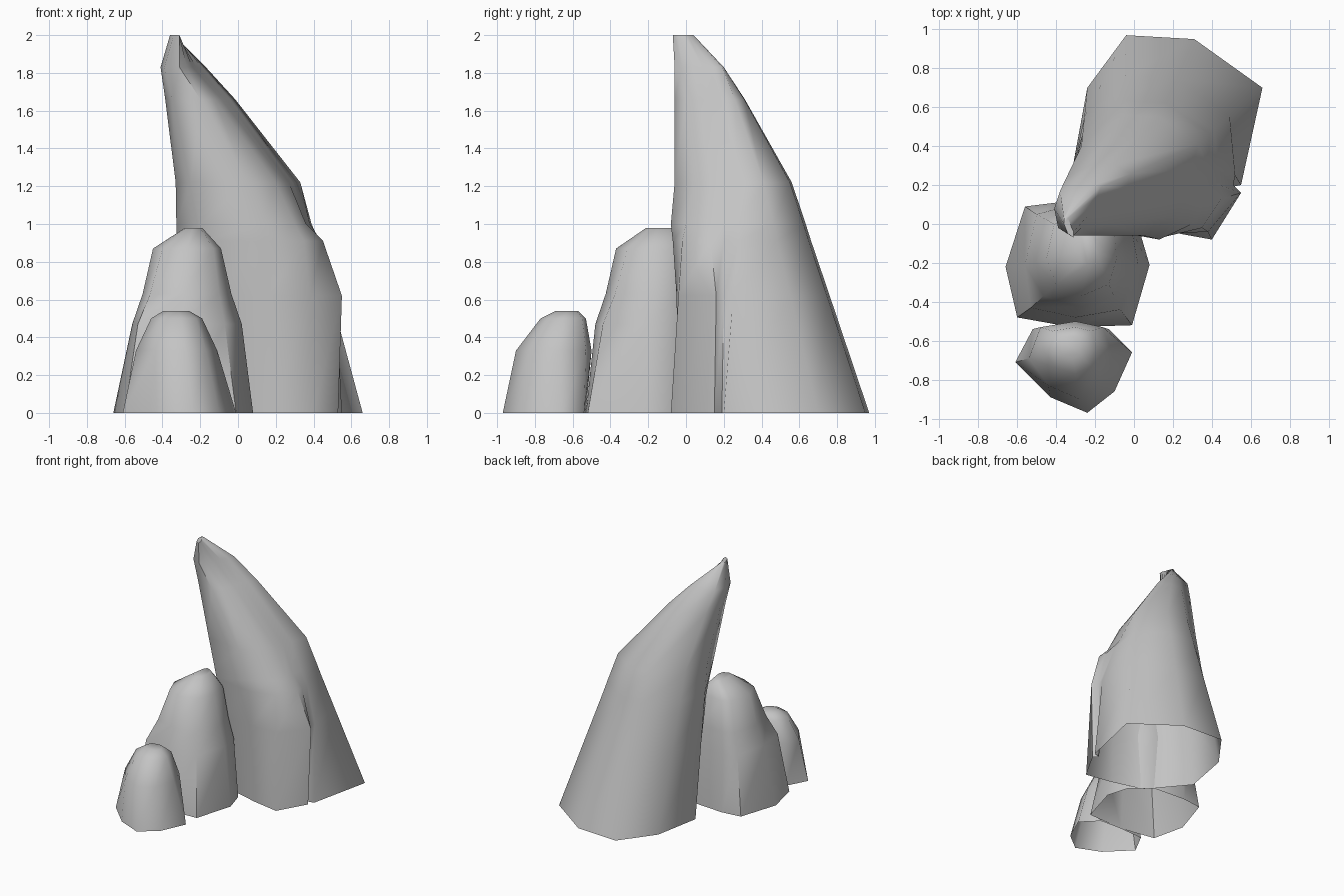
import bpy
import bmesh
import math

# Remove the default object
default_object = bpy.data.objects.get("Cube")
if default_object:
    bpy.data.objects.remove(default_object, do_unlink=True)

# Single stone colour
stone = bpy.data.materials.new("grey_stone")
stone.use_nodes = True
stone_colour = (0.55, 0.55, 0.55, 1)
stone.diffuse_color = stone_colour
stone.node_tree.nodes["Principled BSDF"].inputs["Base Color"].default_value = stone_colour


def shrink(outline, centre, factor):
    """Pull an outline towards a centre point."""
    cx, cy = centre
    return [(cx + (x - cx) * factor, cy + (y - cy) * factor) for x, y in outline]


def blend(first, second, amount):
    """Mix two outlines with the same number of points."""
    return [(ax + (bx - ax) * amount, ay + (by - ay) * amount)
            for (ax, ay), (bx, by) in zip(first, second)]


def loft_rock(name, levels, sharp_angle=60):
    """Skin a rock through stacked outlines, open below and capped on top."""
    bm = bmesh.new()
    rings = [[bm.verts.new((x, y, z)) for x, y in outline] for z, outline in levels]
    for lower, upper in zip(rings, rings[1:]):
        count = len(lower)
        for i in range(count):
            j = (i + 1) % count
            bm.faces.new((lower[i], lower[j], upper[j], upper[i]))
    bm.faces.new(rings[-1])
    mesh = bpy.data.meshes.new(name)
    bm.to_mesh(mesh)
    bm.free()
    mesh.materials.append(stone)
    rock = bpy.data.objects.new(name, mesh)
    bpy.context.collection.objects.link(rock)

    # Smooth stone surface with only the hardest breaks kept crisp
    bpy.ops.object.select_all(action="DESELECT")
    rock.select_set(True)
    bpy.context.view_layer.objects.active = rock
    bpy.ops.object.shade_smooth_by_angle(angle=math.radians(sharp_angle))
    return rock


# Back half of the spire, straight from foot to shoulder
back_foot = [(.66, .7), (.31, .95), (-.04, .97), (-.24, .7), (-.31, .32)]
back_shoulder = [(.33, .41), (.13, .55), (-.05, .56), (-.27, .4), (-.33, .2)]

# Front half of the spire, with a buttress and a notch on its left
front_foot = [(-.07, .03), (.18, -.04), (.4, -.08), (.53, .15), (.5, .19), (.55, .2)]
front_waist = [(-.13, -.01), (.16, -.05), (.38, -.04), (.55, .16), (.51, .2), (.52, .25)]
front_ledge = [(-.18, -.02), (.14, -.07), (.35, -.02), (.45, .13), (.44, .2), (.43, .28)]
front_cap = [(-.2, -.02), (.13, -.08), (.3, 0), (.36, .12), (.36, .2), (.38, .28)]
front_shoulder = [(-.25, -.02), (.05, -.06), (.2, .04), (.25, .13), (.27, .2), (.29, .28)]

# Tall leaning spire: foot, waist, ledge, cap, shoulder, neck and tip
spire_shoulder = front_shoulder + back_shoulder
spire_neck = [(-.39, -.02), (-.31, -.06), (-.27, -.02), (-.24, .04), (-.22, .09), (-.19, .14),
              (-.17, .19), (-.21, .2), (-.27, .2), (-.38, .17), (-.41, .08)]
spire_tip = [(-.34, -.05), (-.31, -.07), (-.31, -.06), (-.31, -.04), (-.32, -.02), (-.33, .01),
             (-.34, .03), (-.34, .04), (-.35, .04), (-.36, .03), (-.36, 0)]
loft_rock("tall_spire", [
    (0, front_foot + back_foot),
    (.62, front_waist + blend(back_foot, back_shoulder, .51)),
    (.91, front_ledge + blend(back_foot, back_shoulder, .75)),
    (1, front_cap + blend(back_foot, back_shoulder, .82)),
    (1.22, spire_shoulder),
    (1.66, blend(spire_shoulder, spire_neck, .69)),
    (1.83, spire_neck),
    (2, spire_tip)])

# Middle rock with a slightly pinched waist and a narrow crown
middle_foot = [(-.6, -.48), (-.32, -.53), (-.01, -.52), (.08, -.21),
               (.03, -.04), (-.12, .09), (-.4, .11), (-.56, .09), (-.66, -.22)]
middle_waist = [(-.53, -.43), (-.3, -.48), (-.07, -.44), (.02, -.2),
                (-.01, -.04), (-.14, .07), (-.39, .08), (-.5, .05), (-.56, -.21)]
middle_crown = [(-.4, -.31), (-.27, -.37), (-.13, -.31), (-.09, -.18),
                (-.1, -.05), (-.18, .02), (-.34, .03), (-.41, 0), (-.45, -.18)]
middle_top = [(-.27, -.19), (-.24, -.21), (-.2, -.19), (-.19, -.15),
              (-.2, -.08), (-.22, -.05), (-.25, -.04), (-.27, -.07), (-.28, -.14)]
loft_rock("middle_rock", [(0, middle_foot), (.47, middle_waist),
                          (.63, blend(middle_waist, middle_crown, .5)),
                          (.87, middle_crown), (.98, middle_top)])

# Small domed rock at the front
small_foot = [(-.61, -.71), (-.43, -.89), (-.24, -.97), (-.1, -.86),
              (-.01, -.66), (-.13, -.54), (-.3, -.53), (-.52, -.54)]
small_waist = [(-.54, -.69), (-.44, -.83), (-.28, -.9), (-.17, -.82),
               (-.11, -.67), (-.16, -.53), (-.3, -.5), (-.48, -.53)]
small_crown = [(-.46, -.66), (-.4, -.74), (-.3, -.77), (-.22, -.73),
               (-.19, -.65), (-.22, -.55), (-.3, -.53), (-.42, -.55)]
small_top = shrink(small_crown, (-.33, -.61), .5)
loft_rock("small_rock", [(0, small_foot), (.33, small_waist),
                         (.5, small_crown), (.54, small_top)])
